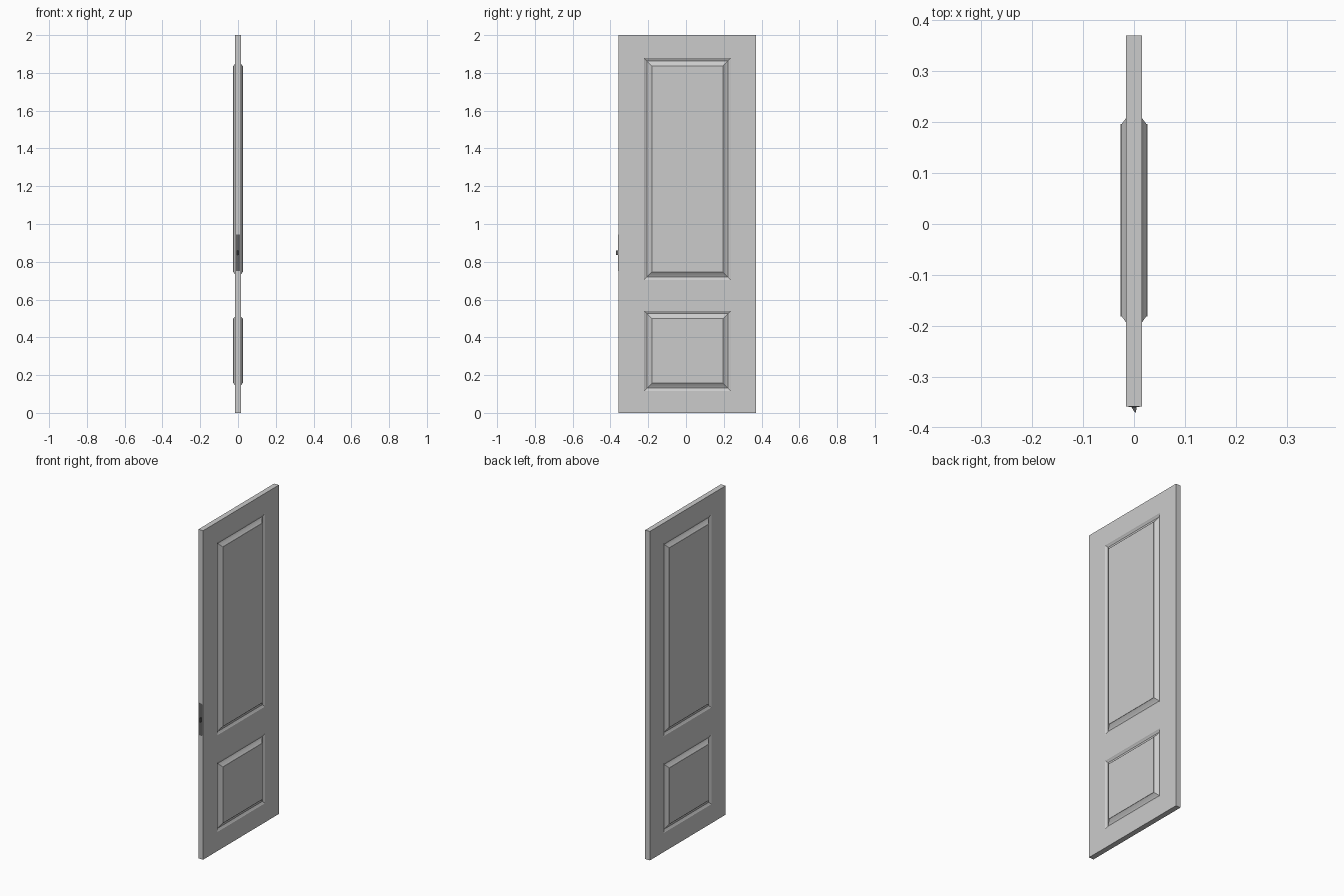
import bpy, bmesh, math

if "Cube" in bpy.data.objects:
    bpy.data.objects.remove(bpy.data.objects["Cube"])

T = 0.016                                  # half thickness of the slab
YS = [-0.358, -0.222, 0.237, 0.37]         # stile lines
ZS = [0.0, 0.116, 0.54, 0.704, 1.878, 2.0] # rail lines
# panel moulding: (inset from opening, distance from door centre plane)
PROFILE = [(0, T), (0.004, 0.0135), (0.012, 0.0095), (0.015, 0.008),
           (0.024, 0.0125), (0.034, 0.019), (0.041, 0.0245), (0.041, 0.026)]


def finish(name, bm, mat=None):
    bmesh.ops.remove_doubles(bm, verts=bm.verts, dist=1e-5)
    bmesh.ops.recalc_face_normals(bm, faces=bm.faces)
    me = bpy.data.meshes.new(name)
    bm.to_mesh(me)
    bm.free()
    ob = bpy.data.objects.new(name, me)
    bpy.context.collection.objects.link(ob)
    if mat:
        me.materials.append(mat)
    return ob


def face(bm, pts):
    return bm.faces.new([bm.verts.new(p) for p in pts])


def rect(x, y0, y1, z0, z1):
    return [(x, y0, z0), (x, y1, z0), (x, y1, z1), (x, y0, z1)]


# door slab with moulded panels on both sides
bm = bmesh.new()
for s in (-1, 1):
    for i in range(3):
        for j in range(5):
            y0, y1, z0, z1 = YS[i], YS[i + 1], ZS[j], ZS[j + 1]
            if i == 1 and j in (1, 3):
                rings = [rect(s * x, y0 + d, y1 - d, z0 + d, z1 - d)
                         for d, x in PROFILE]
                for a, b in zip(rings, rings[1:]):
                    for k in range(4):
                        n = (k + 1) % 4
                        face(bm, [a[k], a[n], b[n], b[k]])
                face(bm, rings[-1])
            else:
                face(bm, rect(s * T, y0, y1, z0, z1))
# slab edges
for y in (YS[0], YS[-1]):
    for z0, z1 in zip(ZS, ZS[1:]):
        face(bm, [(-T, y, z0), (T, y, z0), (T, y, z1), (-T, y, z1)])
for z in (ZS[0], ZS[-1]):
    for y0, y1 in zip(YS, YS[1:]):
        face(bm, [(-T, y0, z), (T, y0, z), (T, y1, z), (-T, y1, z)])
door = finish("door_slab", bm)

# latch hardware
metal = bpy.data.materials.new("dark_metal")
metal.diffuse_color = (0.12, 0.12, 0.12, 1)
metal.use_nodes = True
metal.node_tree.nodes["Principled BSDF"].inputs["Base Color"].default_value = metal.diffuse_color


def extrude(name, pts, vec):
    bm = bmesh.new()
    f = face(bm, pts)
    r = bmesh.ops.extrude_face_region(bm, geom=[f])
    vs = [v for v in r["geom"] if isinstance(v, bmesh.types.BMVert)]
    bmesh.ops.translate(bm, verts=vs, vec=vec)
    # keep the starting face so the solid is closed
    if not f.is_valid:
        bmesh.ops.holes_fill(bm, edges=bm.edges)
    return finish(name, bm, metal)


# faceplate with rounded corners
plate = []
w, h, r, zc = 0.011, 0.0975, 0.005, 0.848
for cx, cz, a0 in ((1, 1, 0), (-1, 1, 90), (-1, -1, 180), (1, -1, 270)):
    for k in range(5):
        a = math.radians(a0 + k * 22.5)
        plate.append((cx * (w - r) + r * math.cos(a), -0.359,
                      zc + cz * (h - r) + r * math.sin(a)))
extrude("latch_faceplate", plate, (0, 0.003, 0))

# sloped latch bolt
extrude("latch_bolt", [(-0.006, -0.357, 0.835), (0.005, -0.357, 0.835),
                       (0.004, -0.37, 0.835), (0.001, -0.369, 0.835)],
        (0, 0, 0.026))

# faceplate screws
for name, z in (("upper_screw", zc + 0.075), ("lower_screw", zc - 0.075)):
    extrude(name, [(0.004 * math.cos(math.tau * k / 12), -0.3595,
                    z + 0.004 * math.sin(math.tau * k / 12)) for k in range(12)],
            (0, 0.002, 0))
